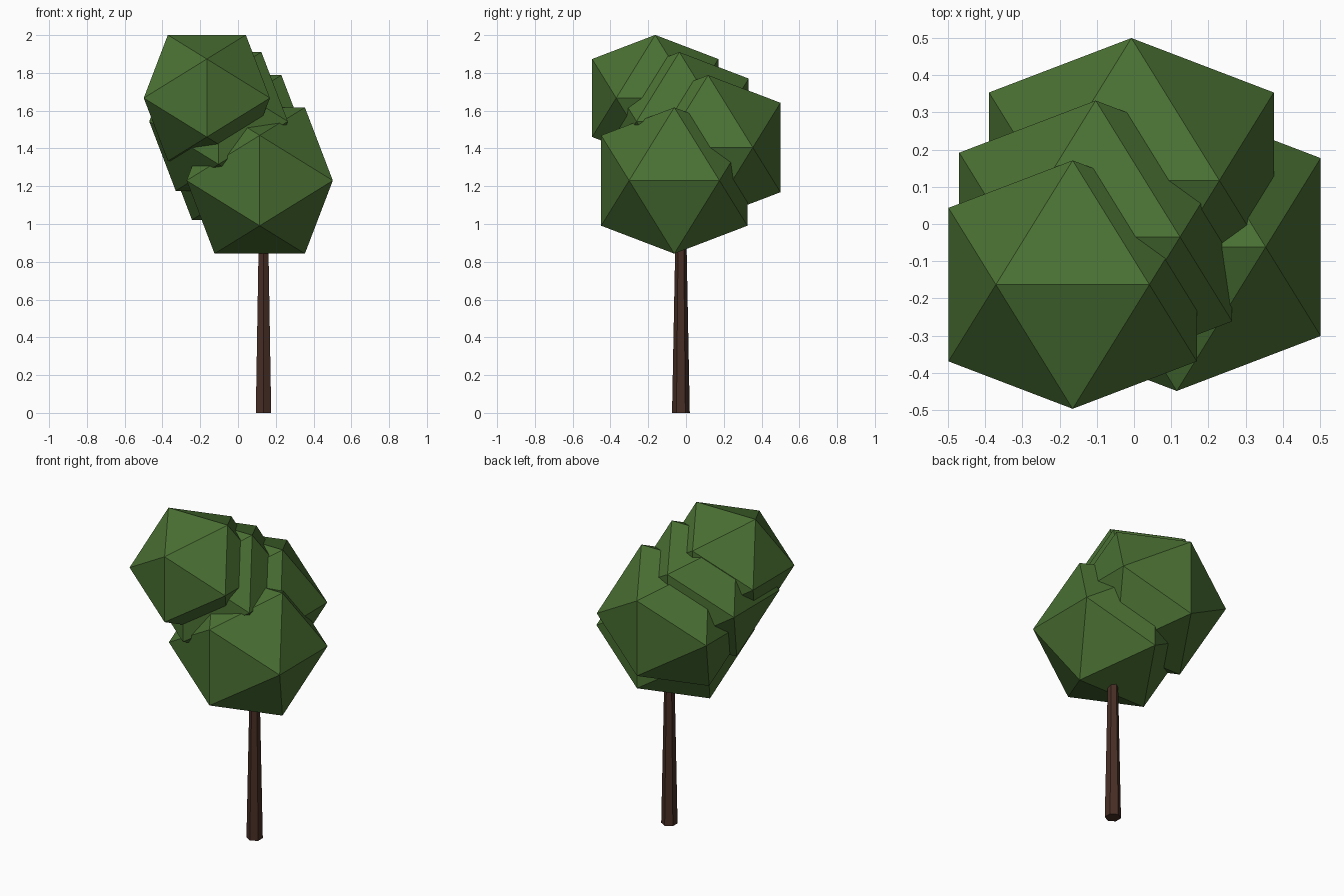
import bpy
import bmesh
from mathutils import Vector

cube = bpy.data.objects.get("Cube")
if cube:
    bpy.data.objects.remove(cube, do_unlink=True)

GOLDEN = (1 + 5 ** 0.5) / 2


def make_material(name, colour):
    mat = bpy.data.materials.new(name)
    mat.use_nodes = True
    mat.diffuse_color = colour
    mat.node_tree.nodes["Principled BSDF"].inputs["Base Color"].default_value = colour
    return mat


def add_object(name, bm, mat, location):
    bmesh.ops.recalc_face_normals(bm, faces=bm.faces)
    mesh = bpy.data.meshes.new(name)
    bm.to_mesh(mesh)
    bm.free()
    mesh.materials.append(mat)
    obj = bpy.data.objects.new(name, mesh)
    obj.location = location
    bpy.context.collection.objects.link(obj)
    return obj


def leaf_clump(name, centre, reach, mat):
    """Icosahedron from three golden rectangles, reaching the given distance on each axis."""
    short = reach / GOLDEN
    bm = bmesh.new()
    for s in (-1, 1):
        for t in (-1, 1):
            corner = Vector((s * short, 0, t * reach))
            for co in (corner, corner.zxy, corner.yzx):
                bm.verts.new(co)
    bmesh.ops.convex_hull(bm, input=bm.verts)
    return add_object(name, bm, mat, centre)


leaf_green = make_material("leaf green", (0.068, 0.162, 0.033, 1))
bark_brown = make_material("bark brown", (0.065, 0.028, 0.019, 1))

# Tapered six-sided trunk, ending inside the foliage
height = 1.2
bm = bmesh.new()
bmesh.ops.create_cone(bm, cap_ends=True, segments=6, radius1=0.047, radius2=0.024, depth=height)
add_object("trunk", bm, bark_brown, (0.135, -0.027, height / 2))

# Overlapping foliage clumps
leaf_clump("foliage_top", (-0.165, -0.163, 1.667), 0.334, leaf_green)
leaf_clump("foliage_upper", (-0.103, -0.035, 1.543), 0.367, leaf_green)
leaf_clump("foliage_back", (-0.007, 0.117, 1.405), 0.383, leaf_green)
leaf_clump("foliage_low", (0.115, -0.062, 1.23), 0.387, leaf_green)
